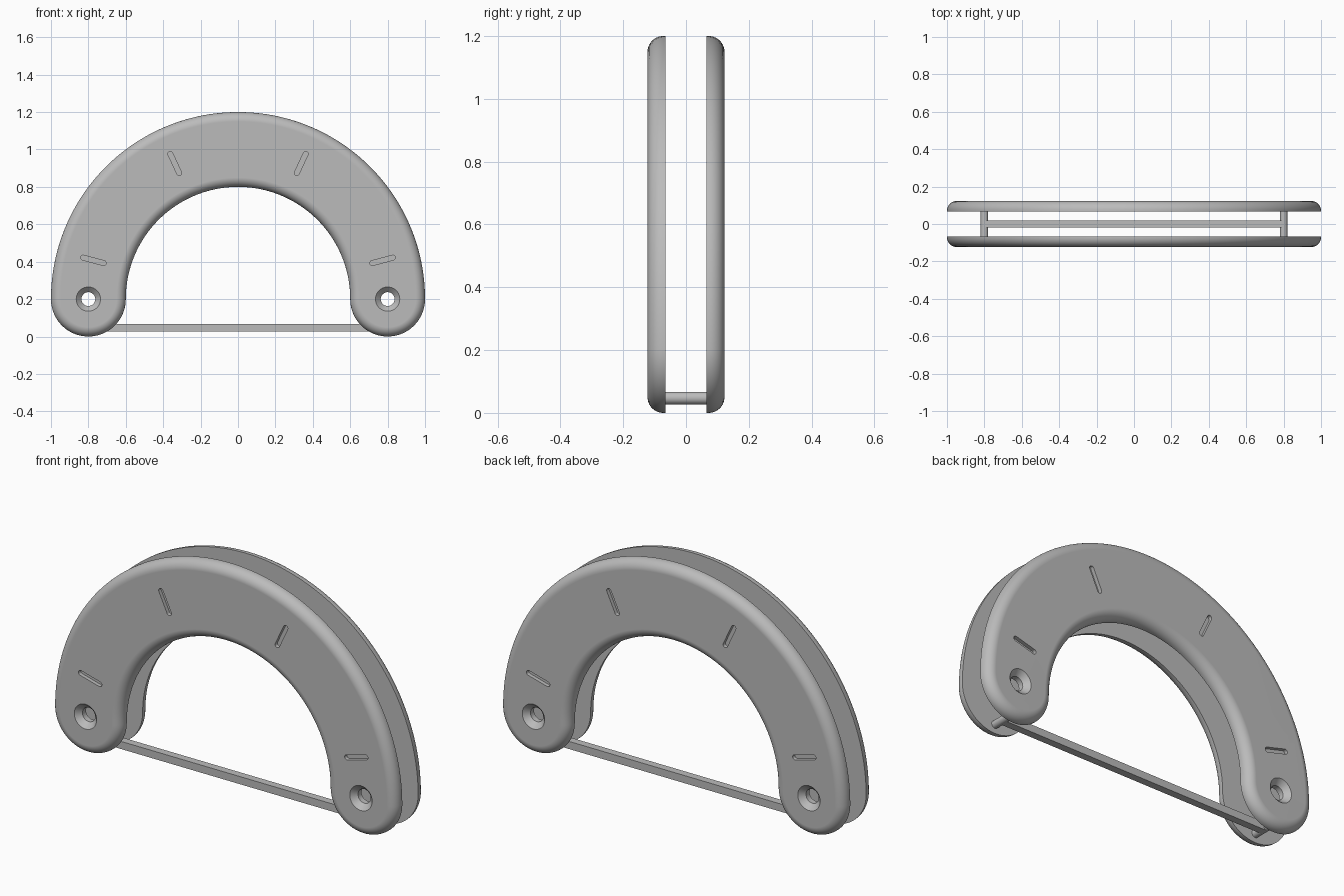
import bpy, bmesh
from math import sin, cos, pi, radians
from mathutils import Vector

if "Cube" in bpy.data.objects:
    bpy.data.objects.remove(bpy.data.objects["Cube"])

INNER, OUTER, FILLET = 0.0655, 0.1225, 0.05   # shell faces along y, rounding
AXIS_Z, MID_R, HALF_W = 0.2, 0.8, 0.2         # arch centre height, radius, half width

grey = bpy.data.materials.new("plain grey")
grey.use_nodes = True
colour = (0.5, 0.5, 0.5, 1)
grey.diffuse_color = colour
grey.node_tree.nodes["Principled BSDF"].inputs["Base Color"].default_value = colour


def arc(cx, cz, r, start, end, n):
    """Points on an arc in the xz plane, without the last one."""
    angles = [radians(start + (end - start) * i / n) for i in range(n)]
    return [(cx + r * cos(a), cz + r * sin(a)) for a in angles]


def loft(bm, rings):
    """Skin a stack of (y, outline) rings and cap both ends."""
    loops = [[bm.verts.new((x, y, z)) for x, z in pts] for y, pts in rings]
    for a, b in zip(loops, loops[1:]):
        for i in range(len(a)):
            j = (i + 1) % len(a)
            bm.faces.new((a[i], a[j], b[j], b[i]))
    bm.faces.new(loops[0])
    bm.faces.new(loops[-1])


def make(name, bm):
    bmesh.ops.recalc_face_normals(bm, faces=bm.faces)
    mesh = bpy.data.meshes.new(name)
    bm.to_mesh(mesh)
    bm.free()
    mesh.materials.append(grey)
    obj = bpy.data.objects.new(name, mesh)
    bpy.context.collection.objects.link(obj)
    return obj


def activate(obj):
    bpy.ops.object.select_all(action="DESELECT")
    obj.select_set(True)
    bpy.context.view_layer.objects.active = obj


def smooth(obj):
    activate(obj)
    bpy.ops.object.shade_smooth_by_angle(angle=radians(30))


def arch(inset):
    """Outline of the round-ended arch, shrunk by inset."""
    end_r = HALF_W - inset
    return (arc(0, AXIS_Z, MID_R + end_r, 0, 180, 96)
            + arc(-MID_R, AXIS_Z, end_r, 180, 360, 40)
            + arc(0, AXIS_Z, MID_R - end_r, 180, 0, 96)
            + arc(MID_R, AXIS_Z, end_r, 180, 360, 40))


def slot(angle, half_len=0.057, r=0.013):
    """Radial round-ended slot outline centred on the arch midline."""
    a = radians(angle)
    pts = []
    for side in (1, -1):
        d = MID_R + side * half_len
        turn = angle - 90 * side
        start = angle - 90 if side > 0 else angle + 90
        pts += arc(d * cos(a), AXIS_Z + d * sin(a), r, start, start + 180, 10)
        pts.append((d * cos(a) + r * cos(radians(start + 180)),
                    AXIS_Z + d * sin(a) + r * sin(radians(start + 180))))
    return pts


def shell(name, side):
    # Arch plate with a quarter-round outer edge
    bm = bmesh.new()
    rings = [(side * INNER, arch(0))]
    for i in range(11):
        t = pi / 2 * i / 10
        rings.append((side * (OUTER - FILLET + FILLET * sin(t)),
                      arch(FILLET * (1 - cos(t)))))
    loft(bm, rings)
    body = make(name, bm)

    # Countersunk screw holes and engraved radial slots
    bm = bmesh.new()
    for x in (-MID_R, MID_R):
        loft(bm, [(side * y, arc(x, AXIS_Z, r, 0, 360, 40)) for y, r in
                  ((0.05, 0.037), (OUTER - 0.028, 0.037),
                   (OUTER, 0.065), (OUTER + 0.01, 0.075))])
    for angle in (15, 65, 115, 165):
        loft(bm, [(side * y, slot(angle)) for y in (OUTER - 0.02, OUTER + 0.01)])
    cutter = make(name + "_cutter", bm)
    cutter.hide_render = True

    mod = body.modifiers.new("cut", "BOOLEAN")
    mod.operation, mod.solver, mod.object = "DIFFERENCE", "EXACT", cutter
    activate(body)
    bpy.ops.object.modifier_apply(modifier=mod.name)
    bpy.data.objects.remove(cutter)
    smooth(body)
    weighted = body.modifiers.new("even_shading", "WEIGHTED_NORMAL")
    weighted.keep_sharp = True


shell("front_shell", -1)
shell("back_shell", 1)

# Round pins joining the shells near the feet
BAR_Z, BAR_R = 0.047, 0.02
for name, x in (("left_pin", MID_R), ("right_pin", -MID_R)):
    bm = bmesh.new()
    loft(bm, [(y, arc(x, BAR_Z, BAR_R, 0, 360, 32)) for y in (-INNER - 0.01, INNER + 0.01)])
    smooth(make(name, bm))

# Square bar spanning the two pins
bm = bmesh.new()
bar = [(sx * MID_R, BAR_Z + sz * BAR_R) for sx, sz in ((-1, -1), (1, -1), (1, 1), (-1, 1))]
loft(bm, [(-BAR_R, bar), (BAR_R, bar)])
make("cross_bar", bm)
